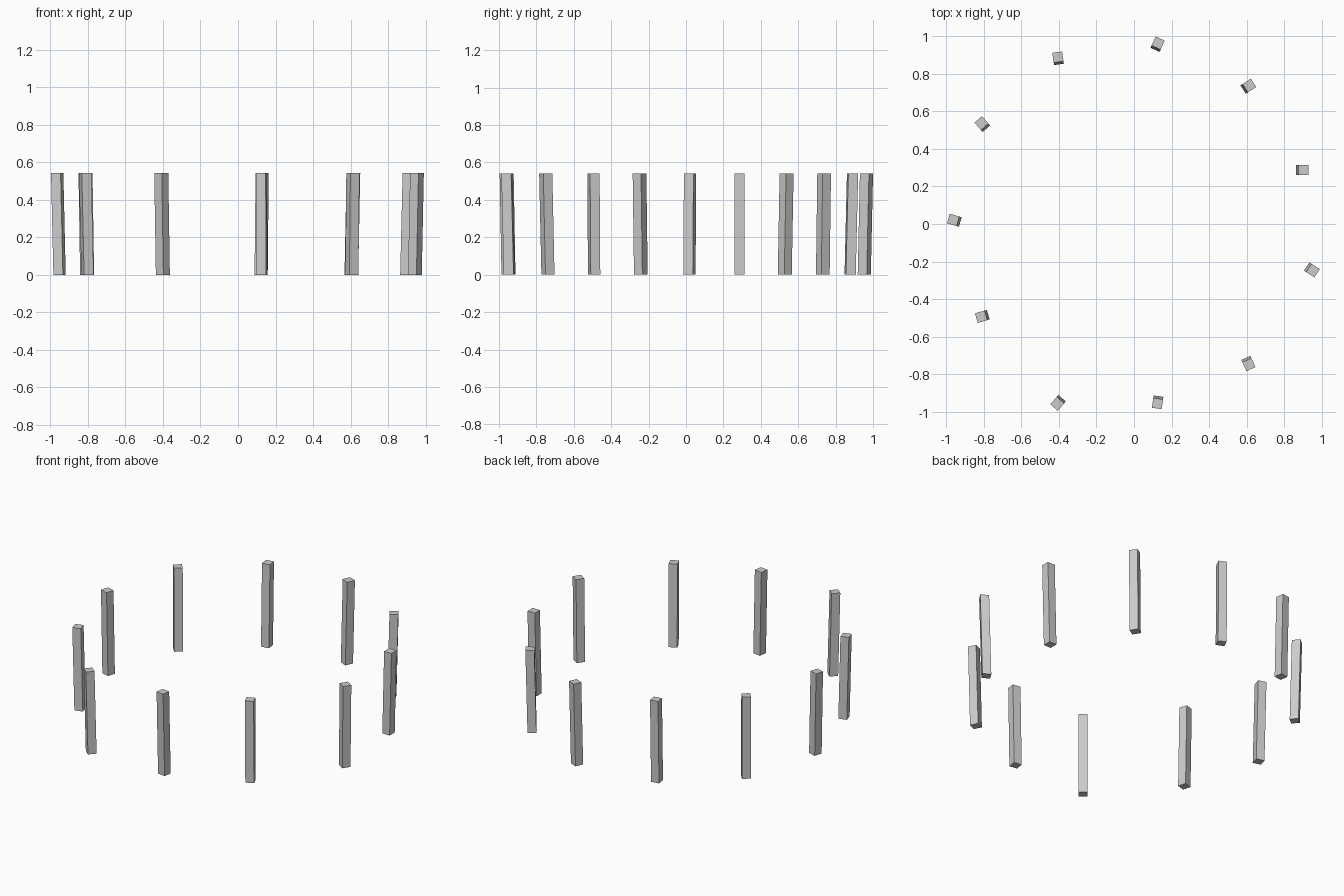
import bpy, bmesh, math
from mathutils import Vector

if "Cube" in bpy.data.objects:
    bpy.data.objects.remove(bpy.data.objects["Cube"])

SIDE, HEIGHT, LEAN = 0.053, 0.542, 0.013
STEP = 2 * math.pi / 11

# Post centres at mid height, counter-clockwise, each turned one step further
CENTRES = [(0.898, 0.287), (0.61, 0.735), (0.126, 0.959), (-0.405, 0.884),
           (-0.809, 0.533), (-0.958, 0.02), (-0.809, -0.493), (-0.405, -0.954),
           (0.126, -0.951), (0.61, -0.744), (0.949, -0.245)]


def post(name, x, y, turn):
    """Square post whose top leans slightly outward."""
    bm = bmesh.new()
    bmesh.ops.create_cube(bm, size=1)
    for v in bm.verts:
        v.co = Vector((v.co.x * SIDE + v.co.z * LEAN,
                       v.co.y * SIDE,
                       (v.co.z + 0.5) * HEIGHT))
    mesh = bpy.data.meshes.new(name)
    bm.to_mesh(mesh)
    bm.free()
    ob = bpy.data.objects.new(name, mesh)
    ob.location = (x, y, 0)
    ob.rotation_euler.z = turn
    bpy.context.collection.objects.link(ob)


# Ring of eleven posts
for i, (x, y) in enumerate(CENTRES):
    post(f"post_{i + 1}", x, y, i * STEP)
